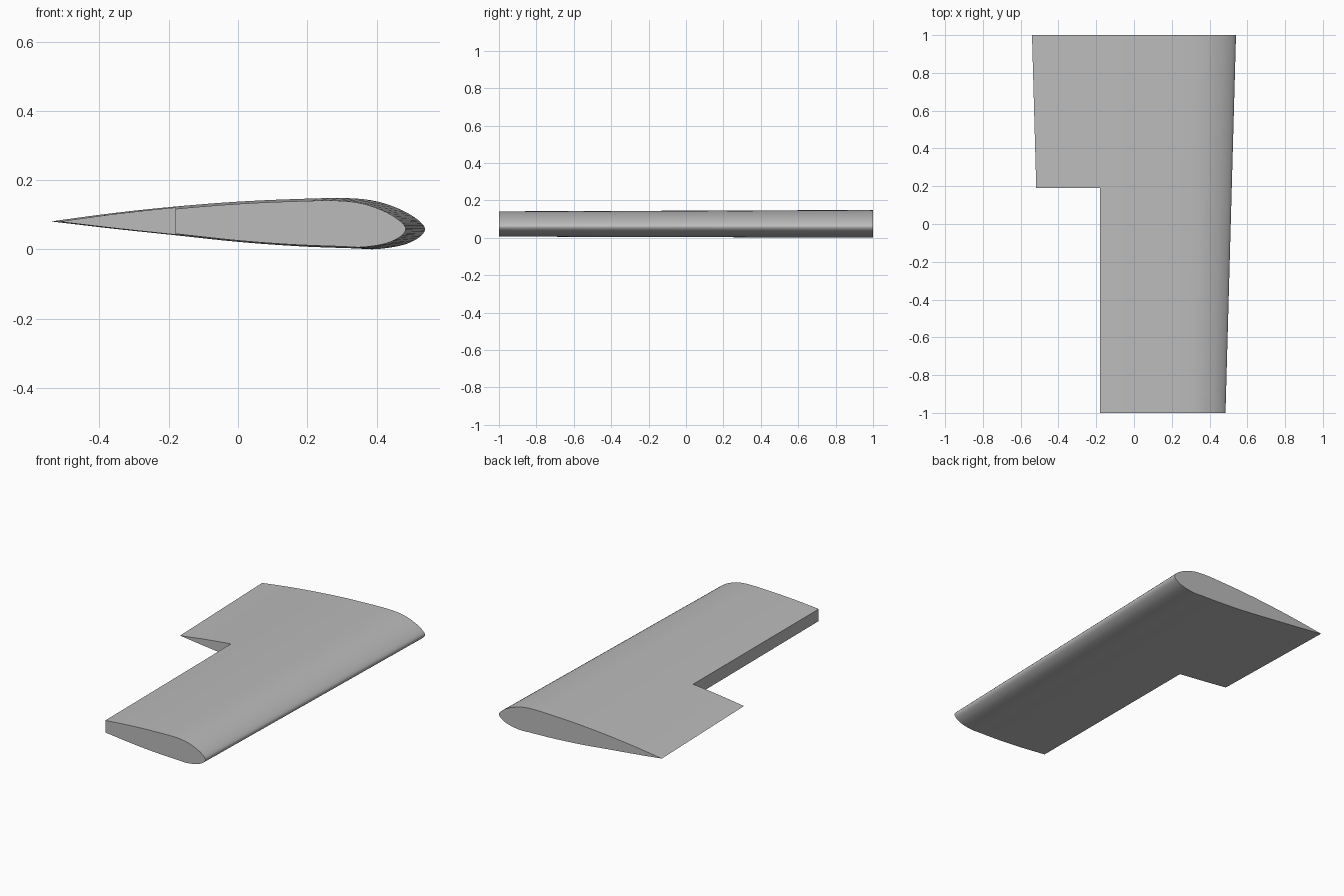
import bpy, bmesh
from mathutils import Vector

cube = bpy.data.objects.get("Cube")
if cube:
    bpy.data.objects.remove(cube, do_unlink=True)

# Grey skin
skin = bpy.data.materials.new("wing_grey")
skin.use_nodes = True
GREY = (0.5, 0.5, 0.5, 1)
skin.diffuse_color = GREY
skin.node_tree.nodes["Principled BSDF"].inputs["Base Color"].default_value = GREY

# Root section: trailing edge, over the top, round the nose, back underneath
CONTROL = [(-.54, .081), (-.36, .105), (-.18, .124), (0, .138), (.18, .146),
           (.32, .148), (.4, .139), (.47, .115), (.52, .085), (.54, .06),
           (.526, .037), (.48, .014), (.4, .001), (.34, .003), (.18, .009),
           (0, .022), (-.18, .041), (-.36, .06), (-.54, .081)]


def smooth_profile(points, steps):
    """Spline through the points, open at the sharp trailing edge."""
    pts = [Vector(p) for p in points]
    tangents = []
    for i, p in enumerate(pts):
        a, b = pts[max(i - 1, 0)], pts[min(i + 1, len(pts) - 1)]
        tangents.append((b - a) / ((b - p).length + (p - a).length))
    out = []
    for i in range(len(pts) - 1):
        p, q = pts[i], pts[i + 1]
        d = (q - p).length
        m, n = tangents[i] * d, tangents[i + 1] * d
        for k in range(steps):
            t = k / steps
            out.append(p * (2*t**3 - 3*t**2 + 1) + m * (t**3 - 2*t**2 + t)
                       + q * (3*t**2 - 2*t**3) + n * (t**3 - t**2))
    return out


def make_object(name, bm):
    bmesh.ops.recalc_face_normals(bm, faces=bm.faces)
    mesh = bpy.data.meshes.new(name)
    bm.to_mesh(mesh)
    bm.free()
    mesh.materials.append(skin)
    obj = bpy.data.objects.new(name, mesh)
    bpy.context.collection.objects.link(obj)
    return obj


# Tapered wing lofted from root (back) to tip (front)
profile = smooth_profile(CONTROL, 5)
bm = bmesh.new()
root = [bm.verts.new((p.x, 1, p.y)) for p in profile]
tip = [bm.verts.new((p.x * .897, -1, .065 + (p.y - .065) * .912)) for p in profile]
for i in range(len(profile)):
    j = (i + 1) % len(profile)
    bm.faces.new((root[i], root[j], tip[j], tip[i]))
bm.faces.new(root)
bm.faces.new(tip)
wing = make_object("wing_panel", bm)

# Notch for the control surface at the outer trailing edge
bm = bmesh.new()
bmesh.ops.create_cube(bm, size=1)
for v in bm.verts:
    v.co = (-.18 if v.co.x > 0 else -.8, .19 if v.co.y > 0 else -1.3, v.co.z)
cutter = make_object("notch_cutter", bm)
cutter.hide_render = True

cut = wing.modifiers.new("notch", "BOOLEAN")
cut.operation = "DIFFERENCE"
cut.solver = "EXACT"
cut.object = cutter

# Apply the cut and smooth the skin, keeping the section edges sharp
bpy.ops.object.select_all(action="DESELECT")
wing.select_set(True)
bpy.context.view_layer.objects.active = wing
bpy.ops.object.modifier_apply(modifier="notch")
bpy.data.objects.remove(cutter, do_unlink=True)
bpy.ops.object.shade_smooth_by_angle(angle=.6)
